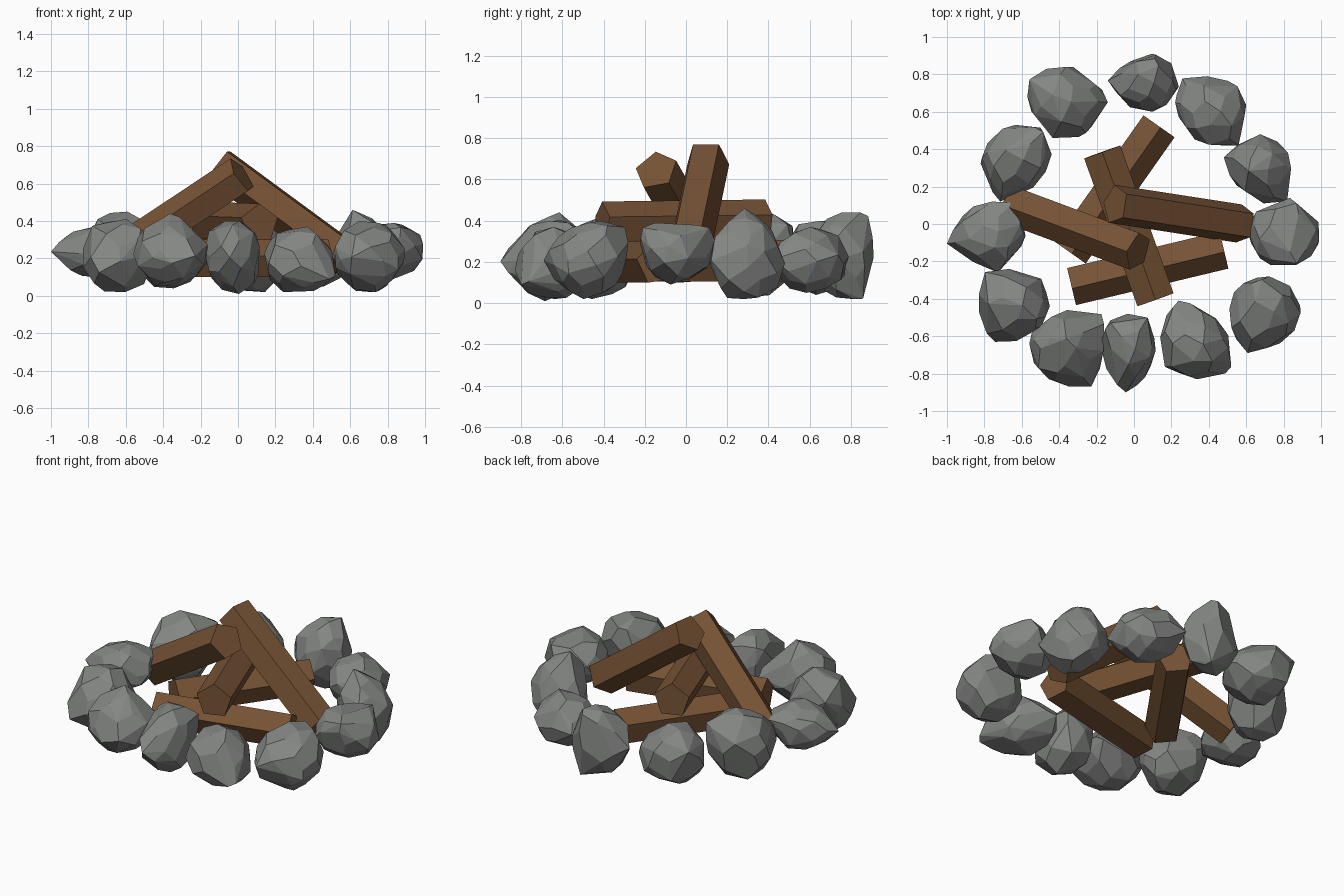
import bpy, bmesh, math, random
from mathutils import Vector

if "Cube" in bpy.data.objects:
    bpy.data.objects.remove(bpy.data.objects["Cube"])


def material(name, rgb):
    m = bpy.data.materials.new(name)
    m.diffuse_color = (*rgb, 1)
    m.use_nodes = True
    m.node_tree.nodes["Principled BSDF"].inputs["Base Color"].default_value = m.diffuse_color
    return m


STONE = material("stone_grey", (0.23, 0.24, 0.23))
WOOD = material("wood_brown", (0.18, 0.085, 0.035))


def finish(bm, name, mat):
    bmesh.ops.recalc_face_normals(bm, faces=bm.faces)
    me = bpy.data.meshes.new(name)
    bm.to_mesh(me)
    bm.free()
    me.materials.append(mat)
    ob = bpy.data.objects.new(name, me)
    bpy.context.collection.objects.link(ob)
    return ob


# Faceted boulder: convex hull of jittered points, bulged towards its tips, fitted to a box
def stone(name, lo, hi, tips, seed):
    rng = random.Random(seed)
    dirs = []
    for az, el in tips:
        a, e = math.radians(az), math.radians(el)
        dirs.append(Vector((math.cos(a) * math.cos(e), math.sin(a) * math.cos(e), math.sin(e))))
    n = 40
    pts = []
    for i in range(n):
        z = 1 - 2 * (i + 0.5) / n
        r, a = math.sqrt(1 - z * z), i * 2.39996 + rng.uniform(-0.25, 0.25)
        d = Vector((r * math.cos(a), r * math.sin(a), z + rng.uniform(-0.1, 0.1))).normalized()
        bulge = sum(0.26 * math.exp(-7 * (1 - d.dot(t))) for t in dirs)
        pts.append(d * (1 + bulge + rng.uniform(-0.09, 0.05)))
    pts += [t * 1.3 for t in dirs]
    mn = [min(p[k] for p in pts) for k in range(3)]
    mx = [max(p[k] for p in pts) for k in range(3)]
    bm = bmesh.new()
    for p in pts:
        bm.verts.new([lo[k] + (p[k] - mn[k]) / (mx[k] - mn[k]) * (hi[k] - lo[k]) for k in range(3)])
    hull = bmesh.ops.convex_hull(bm, input=bm.verts)
    junk = {v for v in hull["geom_interior"] + hull["geom_unused"] if isinstance(v, bmesh.types.BMVert)}
    bmesh.ops.delete(bm, geom=list(junk), context='VERTS')
    bmesh.ops.dissolve_limit(bm, angle_limit=math.radians(13), verts=bm.verts, edges=bm.edges)
    return finish(bm, name, STONE)


# Five-sided log between two end centres; roll 0 puts a ridge on top
def log(name, a, b, roll=0, radius=0.108):
    a, b = Vector(a), Vector(b)
    axis = (b - a).normalized()
    side = axis.cross(Vector((0, 0, 1))).normalized()
    up = side.cross(axis)
    bm = bmesh.new()
    rings = []
    for end in (a, b):
        ring = []
        for i in range(5):
            t = math.radians(roll + 72 * i)
            ring.append(bm.verts.new(end + radius * (up * math.cos(t) + side * math.sin(t))))
        rings.append(ring)
        bm.faces.new(ring)
    for i in range(5):
        j = (i + 1) % 5
        bm.faces.new((rings[0][i], rings[0][j], rings[1][j], rings[1][i]))
    return finish(bm, name, WOOD)


# Ring of stones: x range, y range, z range, tip directions (azimuth, elevation)
ring = [
    ((-0.57, -0.14), (0.46, 0.84), (0.04, 0.40), [(0, 0), (150, 25)]),
    ((-0.14, 0.24), (0.60, 0.91), (0.02, 0.44), [(175, 0), (75, 45), (60, -50)]),
    ((0.22, 0.60), (0.42, 0.79), (0.05, 0.37), [(130, 0), (-55, 0)]),
    ((0.48, 0.84), (0.11, 0.48), (0.02, 0.46), [(165, 0), (-50, 0), (190, 70)]),
    ((0.61, 0.99), (-0.22, 0.14), (0.09, 0.39), [(70, 40), (-70, 40)]),
    ((0.51, 0.89), (-0.69, -0.28), (0.02, 0.40), [(95, 42), (-110, 0)]),
    ((0.14, 0.52), (-0.83, -0.41), (0.02, 0.37), [(110, 0), (-45, -25)]),
    ((-0.18, 0.12), (-0.90, -0.48), (0.01, 0.40), [(55, 30), (-95, 0), (130, 40)]),
    ((-0.56, -0.16), (-0.87, -0.46), (0.05, 0.44), [(45, 0), (-60, 0), (90, 80)]),
    ((-0.83, -0.45), (-0.63, -0.24), (0.02, 0.41), [(130, 20), (-115, -20)]),
    ((-1.00, -0.58), (-0.26, 0.12), (0.10, 0.38), [(195, 0), (55, 20), (-80, 0)]),
    ((-0.82, -0.44), (0.12, 0.53), (0.03, 0.45), [(-110, 0), (45, 30)]),
]
for i, (x, y, z, tips) in enumerate(ring):
    stone(f"stone_{i + 1}", (x[0], y[0], z[0]), (x[1], y[1], z[1]), tips, i + 5)

# Stacked logs: two on the ground layer, one across, two leaning
log("base_log_front", (-0.335, -0.33, 0.195), (0.48, -0.135, 0.195), 8)
log("base_log_back", (-0.345, -0.15, 0.20), (0.13, 0.525, 0.20), 8)
log("cross_log", (-0.17, 0.385, 0.395), (0.115, -0.405, 0.385))
log("leaning_log_left", (-0.65, 0.105, 0.20), (0.02, -0.145, 0.645), 12)
log("leaning_log_right", (0.58, 0.00, 0.20), (-0.10, 0.105, 0.70), 36)
